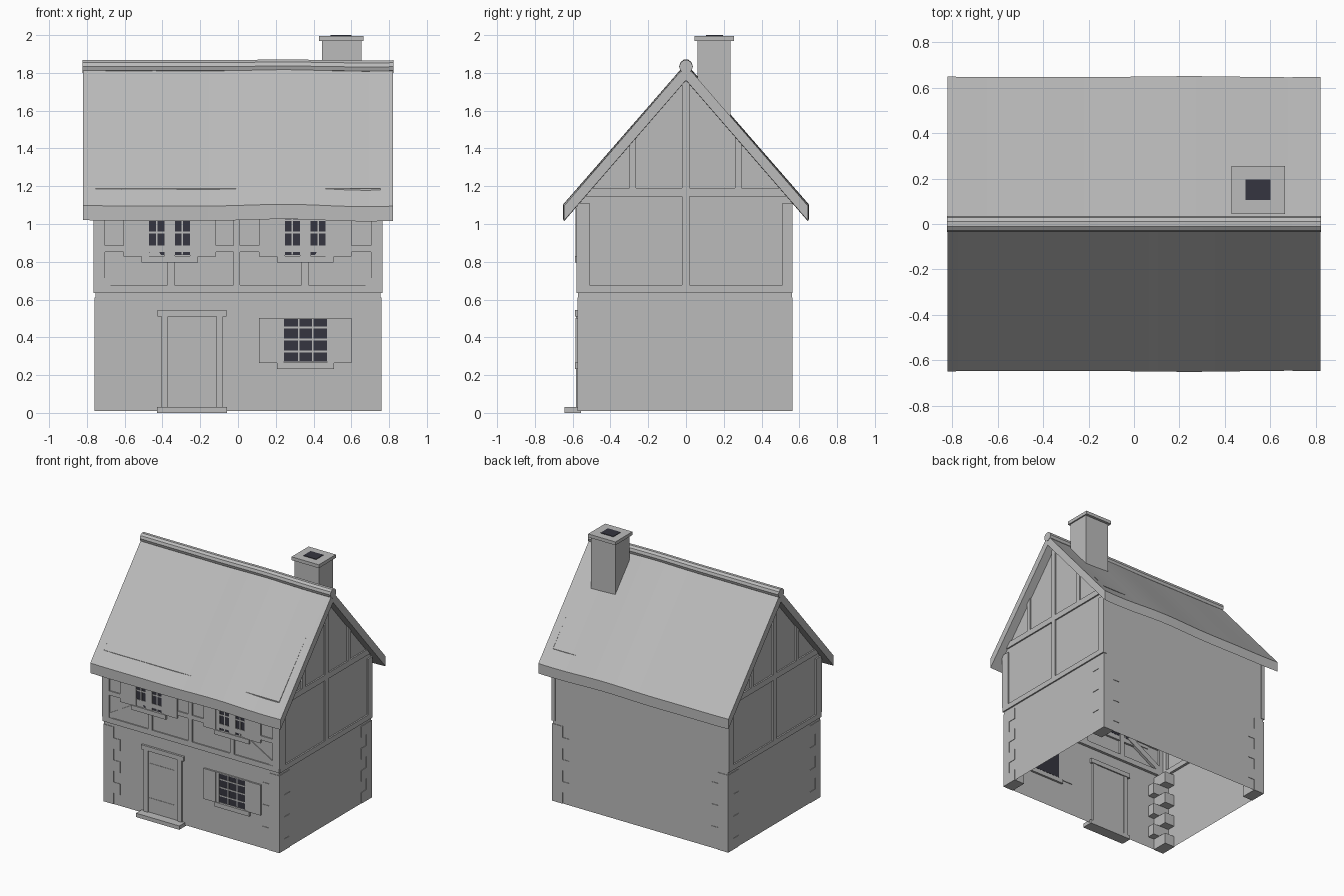
import bpy, bmesh, math
from mathutils import Matrix, Vector

cube = bpy.data.objects.get("Cube")
if cube:
    bpy.data.objects.remove(cube)


def material(name, color):
    mat = bpy.data.materials.new(name)
    mat.use_nodes = True
    mat.diffuse_color = (*color, 1)
    mat.node_tree.nodes["Principled BSDF"].inputs["Base Color"].default_value = (*color, 1)
    return mat


GREY = material("plain grey", (0.5, 0.5, 0.5))
DARK = material("dark glass", (0.035, 0.035, 0.05))


def finish(name, bm, mat, smooth=False):
    bmesh.ops.recalc_face_normals(bm, faces=bm.faces)
    mesh = bpy.data.meshes.new(name)
    bm.to_mesh(mesh)
    bm.free()
    mesh.materials.append(mat)
    obj = bpy.data.objects.new(name, mesh)
    bpy.context.collection.objects.link(obj)
    if smooth:
        bpy.ops.object.select_all(action="DESELECT")
        obj.select_set(True)
        bpy.context.view_layer.objects.active = obj
        bpy.ops.object.shade_smooth_by_angle(angle=math.radians(35))
    return obj


def boxes(name, specs, mat=GREY):
    """Each spec is (x0, x1, y0, y1, z0, z1) with an optional turn about y."""
    bm = bmesh.new()
    for x0, x1, y0, y1, z0, z1, *turn in specs:
        centre = Vector((x0 + x1, y0 + y1, z0 + z1)) / 2
        rot = Matrix.Rotation(turn[0] if turn else 0, 4, "Y")
        scale = Matrix.Diagonal((x1 - x0, y1 - y0, z1 - z0, 1))
        bmesh.ops.create_cube(bm, size=1, matrix=Matrix.Translation(centre) @ rot @ scale)
    return finish(name, bm, mat)


def sweep(name, profile, half, wave, smooth, steps=48):
    """Carry a closed y-z profile along x with a gentle unevenness."""
    bm = bmesh.new()
    rings = []
    for i in range(steps + 1):
        x = -half + 2 * half * i / steps
        d = wave * (math.sin(5.5 * x + 0.6) + 0.6 * math.sin(9 * x - 1))
        rings.append([bm.verts.new((x, y * (1 + 0.6 * d), z + d)) for y, z in profile])
    for a, b in zip(rings, rings[1:]):
        for j in range(len(profile)):
            k = (j + 1) % len(profile)
            bm.faces.new((a[j], a[k], b[k], b[j]))
    bm.faces.new(rings[0])
    bm.faces.new(rings[-1])
    return finish(name, bm, GREY, smooth)


# Open wall shell with two gables
W, F, B = 0.755, -0.571, 0.56
bm = bmesh.new()
outline = [(F, 0.01), (F, 1.187), (0, 1.835), (B, 1.195), (B, 0.01)]
left, right = [[bm.verts.new((x, y, z)) for y, z in outline] for x in (W, -W)]
bm.faces.new(left)
bm.faces.new(right)
for i in (0, 3):
    bm.faces.new((left[i], left[i + 1], right[i + 1], right[i]))
finish("walls", bm, GREY)

# Corner stones, alternating long and short
stones = []
for sx in (1, -1):
    for sy, face in ((-1, -F), (1, B)):
        for i in range(7):
            lx, ly = (0.14, 0.06) if i % 2 else (0.085, 0.125)
            xs = sorted((sx * (W + 0.004), sx * (W - lx)))
            ys = sorted((sy * (face + 0.004), sy * (face - ly)))
            stones.append((*xs, *ys, 0.01 + 0.086 * i, 0.096 + 0.086 * i))
boxes("corner_stones", stones)

# Roof slabs and ridge
sweep("roof", [(-0.648, 1.02), (-0.648, 1.098), (0, 1.845),
               (0.648, 1.098), (0.648, 1.02), (0, 1.765)], 0.82, 0.004, True)
ring = [(0.036 * math.cos(a), 1.834 + 0.036 * math.sin(a))
        for a in (math.tau * i / 10 for i in range(10))]
sweep("ridge_cap", ring, 0.822, 0.0015, True)

# Chimney
boxes("chimney_stack", [(0.445, 0.655, 0.06, 0.235, 1.4, 1.975)])
boxes("chimney_cap", [(0.43, 0.665, 0.045, 0.255, 1.97, 1.996)])
boxes("chimney_flue", [(0.49, 0.6, 0.105, 0.195, 1.98, 2.0)], DARK)

# Gable timbers on both ends
gable = []
for s in (1, -1):
    x0, x1 = sorted((s * 0.735, s * 0.766))
    for y0, y1, z0, z1 in [
        (-0.576, 0.565, 0.635, 0.676), (-0.54, 0.54, 1.145, 1.19),
        (-0.576, -0.512, 0.67, 1.11), (0.51, 0.565, 0.67, 1.11),
        (-0.022, 0.018, 0.67, 1.8), (-0.3, -0.265, 1.18, 1.46), (0.26, 0.295, 1.18, 1.46),
    ]:
        gable.append((x0, x1, y0, y1, z0, z1))
boxes("gable_timbers", gable)

# Front timbers
FY = (-0.58, -0.55)
front = [(-0.76, 0.76, *FY, 0.636, 0.678), (-0.76, 0.76, *FY, 0.853, 0.886),
         (-0.025, 0.01, *FY, 0.67, 1.09)]
for s in (1, -1):
    for a, b in ((0.705, 0.765), (0.335, 0.372)):
        front.append((*sorted((s * a, s * b)), *FY, 0.67, 1.09))
    mid = s * 0.565
    front.append((mid - 0.17, mid + 0.17, -0.577, -0.55, 0.745, 0.79, s * math.radians(30)))
boxes("front_timbers", front)

# Door with frame, straps and step
boxes("door", [(-0.372, -0.113, -0.574, -0.56, 0.03, 0.512)])
boxes("door_straps", [(-0.36, -0.15, -0.577, -0.57, z, z + 0.014) for z in (0.13, 0.4)])
boxes("door_frame", [(-0.405, -0.37, -0.583, -0.555, 0.03, 0.512),
                     (-0.115, -0.08, -0.583, -0.555, 0.03, 0.512),
                     (-0.425, -0.06, -0.587, -0.55, 0.51, 0.545)])
boxes("door_step", [(-0.43, -0.057, -0.642, -0.555, 0.0, 0.03)])


def window(name, cx, z0, z1, panes, bars_z, splits):
    """Panes are x ranges from the centre; splits are vertical bars."""
    boxes(name + "_glass", [(cx + a, cx + b, -0.576, -0.56, z0, z1) for a, b in panes], DARK)
    lo, hi = panes[0][0], panes[-1][1]
    bars = [(cx + lo, cx + hi, -0.579, -0.57, z - 0.005, z + 0.005) for z in bars_z]
    bars += [(cx + s - 0.004, cx + s + 0.004, -0.579, -0.57, z0, z1) for s in splits]
    boxes(name + "_bars", bars)
    frame = [(cx + lo - 0.033, cx + lo, -0.582, -0.56, z0 - 0.01, z1 + 0.007),
             (cx + hi, cx + hi + 0.033, -0.582, -0.56, z0 - 0.01, z1 + 0.007),
             (cx + lo, cx + hi, -0.582, -0.56, z1, z1 + 0.007)]
    frame += [(cx + a[1], cx + b[0], -0.582, -0.56, z0 - 0.01, z1)
              for a, b in zip(panes, panes[1:])]
    boxes(name + "_frame", frame)
    boxes(name + "_sill", [(cx - 0.15, cx + 0.15, -0.588, -0.555, z0 - 0.04, z0 - 0.005)])
    boxes(name + "_shutters", [(cx + a, cx + b, -0.584, -0.565, z0 - 0.008, z1 + 0.006)
                               for a, b in ((-0.245, -0.14), (0.14, 0.245))])


window("lower_window", 0.357, 0.273, 0.496, [(-0.113, 0.113)],
       (0.325, 0.389, 0.452), (-0.036, 0.038))
pair = [(-0.108, -0.028), (0.028, 0.108)]
for label, cx in (("upper_right_window", -0.362), ("upper_left_window", 0.356)):
    window(label, cx, 0.836, 1.075, pair, (0.955, 1.02), (-0.068, 0.068))
